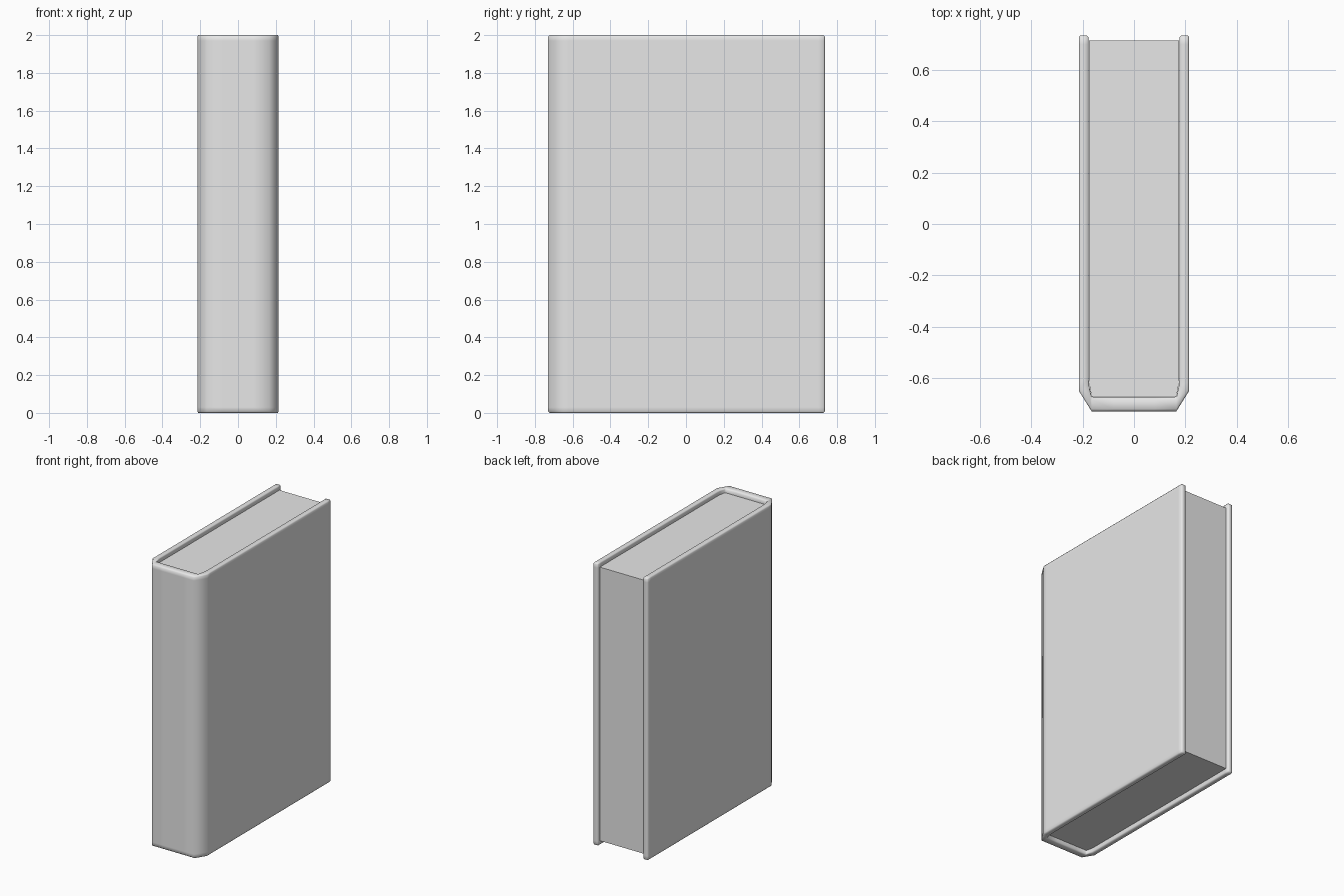
import bpy
import bmesh

default = bpy.data.objects.get("Cube")
if default:
    bpy.data.objects.remove(default, do_unlink=True)

GREY = (0.8, 0.8, 0.8, 1.0)
grey = bpy.data.materials.new("plain_grey")
grey.use_nodes = True
grey.diffuse_color = GREY
grey.node_tree.nodes["Principled BSDF"].inputs["Base Color"].default_value = GREY


def mirrored(half):
    """Complete a half outline (x > 0) with its mirror image."""
    return half + [(-x, y) for x, y in reversed(half)]


def finish(name, bm):
    bmesh.ops.recalc_face_normals(bm, faces=bm.faces)
    mesh = bpy.data.meshes.new(name)
    bm.to_mesh(mesh)
    bm.free()
    mesh.materials.append(grey)
    obj = bpy.data.objects.new(name, mesh)
    bpy.context.collection.objects.link(obj)
    return obj


# Cover: a folded strip with support loops close to its rims
outer = mirrored([(0.215, 0.735), (0.215, 0.70), (0.215, -0.62),
                  (0.215, -0.65), (0.165, -0.73), (0.08, -0.73)])
inner = mirrored([(0.177, 0.735), (0.177, 0.70), (0.177, -0.60),
                  (0.175, -0.63), (0.165, -0.675), (0.08, -0.675)])
loop = outer + inner[::-1]
count, half = len(loop), len(outer)

bm = bmesh.new()
rings = [[bm.verts.new((x, y, z)) for x, y in loop]
         for z in (0, 0.03, 1.97, 2)]
for low, high in zip(rings, rings[1:]):
    for i in range(count):
        j = (i + 1) % count
        bm.faces.new((low[i], low[j], high[j], high[i]))
for ring in (rings[0], rings[-1]):
    for i in range(half - 1):
        bm.faces.new((ring[i], ring[i + 1],
                      ring[count - 2 - i], ring[count - 1 - i]))
cover = finish("cover", bm)
for face in cover.data.polygons:
    face.use_smooth = True
rim = cover.modifiers.new("soft_rims", "BEVEL")
rim.width = 0.007
rim.segments = 1
rim.limit_method = "ANGLE"
rim.angle_limit = 1.2

# Page block: flat sided, set back slightly from the cover rims
outline = mirrored([(0.175, 0.715), (0.175, -0.62), (0.165, -0.674)])
bm = bmesh.new()
base = bm.faces.new([bm.verts.new((x, y, 0.03)) for x, y in outline])
grown = bmesh.ops.extrude_face_region(bm, geom=[base], use_keep_orig=True)
top = [v for v in grown["geom"] if isinstance(v, bmesh.types.BMVert)]
bmesh.ops.translate(bm, verts=top, vec=(0, 0, 1.94))
finish("pages", bm)
